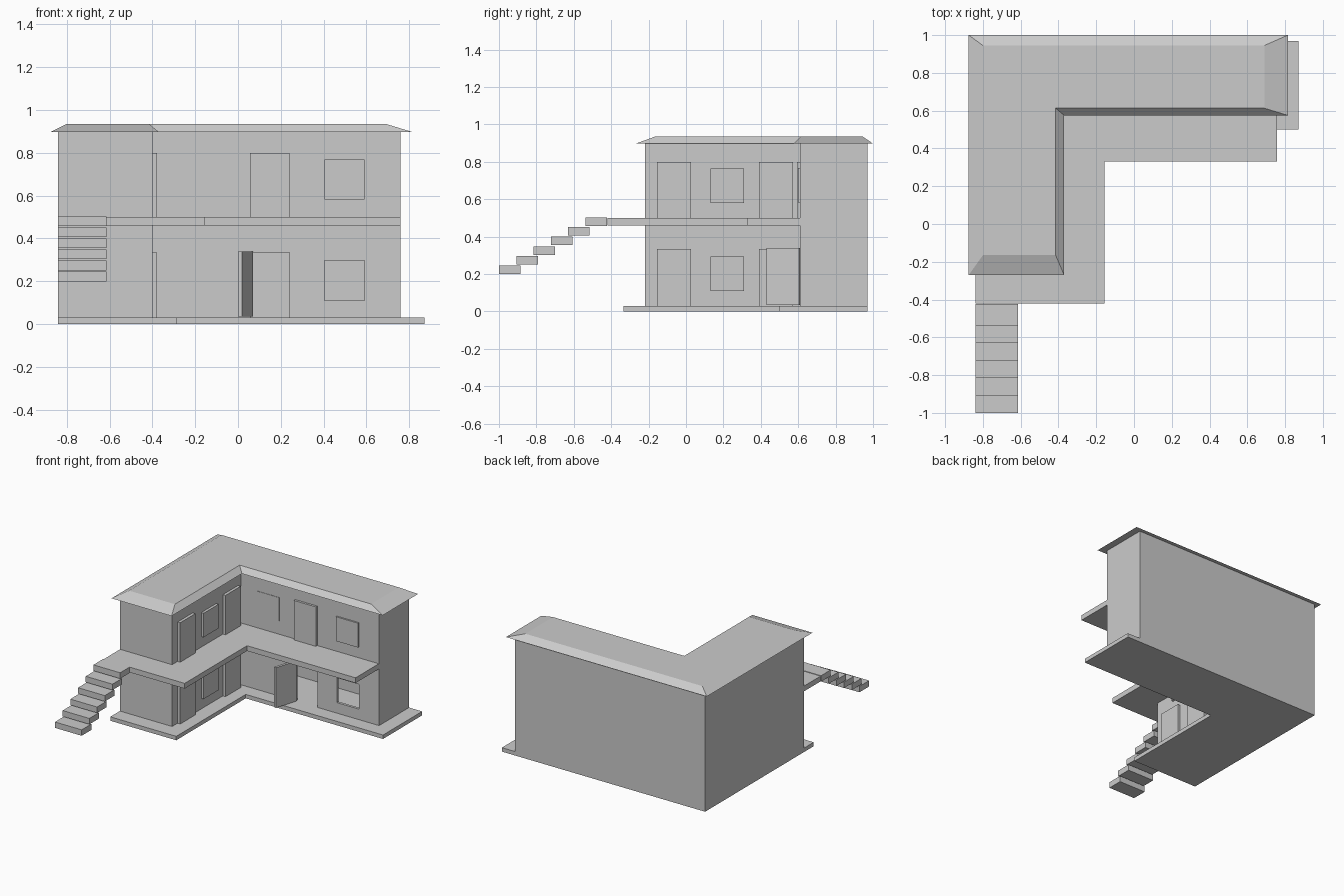
import bpy, bmesh

if "Cube" in bpy.data.objects:
    bpy.data.objects.remove(bpy.data.objects["Cube"], do_unlink=True)

GREY = (0.6, 0.6, 0.6, 1)
grey = bpy.data.materials.new("light_grey")
grey.use_nodes = True
grey.diffuse_color = GREY
grey.node_tree.nodes["Principled BSDF"].inputs["Base Color"].default_value = GREY


def loft(name, lower, z0, upper, z1):
    """Closed solid between two outlines with equal point counts."""
    bm = bmesh.new()
    a = [bm.verts.new((x, y, z0)) for x, y in lower]
    b = [bm.verts.new((x, y, z1)) for x, y in upper]
    bm.faces.new(a[::-1])
    bm.faces.new(b)
    n = len(a)
    for i in range(n):
        j = (i + 1) % n
        bm.faces.new((a[i], a[j], b[j], b[i]))
    bmesh.ops.recalc_face_normals(bm, faces=bm.faces)
    mesh = bpy.data.meshes.new(name)
    bm.to_mesh(mesh)
    bm.free()
    mesh.materials.append(grey)
    ob = bpy.data.objects.new(name, mesh)
    bpy.context.collection.objects.link(ob)
    return ob


def prism(name, outline, z0, z1):
    return loft(name, outline, z0, outline, z1)


def box(name, x0, x1, y0, y1, z0, z1):
    return prism(name, [(x0, y0), (x1, y0), (x1, y1), (x0, y1)], z0, z1)


def ell(left, inner_x, right, front, inner_y, back):
    """L-shaped outline: long wing on the left, cross wing at the back."""
    return [(left, front), (inner_x, front), (inner_x, inner_y),
            (right, inner_y), (right, back), (left, back)]


def cut(target, cutter):
    mod = target.modifiers.new("opening", 'BOOLEAN')
    mod.operation = 'DIFFERENCE'
    mod.solver = 'EXACT'
    mod.object = cutter
    bpy.context.view_layer.objects.active = target
    bpy.ops.object.modifier_apply(modifier=mod.name)
    bpy.data.objects.remove(cutter, do_unlink=True)


# Main masses
LEFT, INNER_X, RIGHT = -0.84, -0.40, 0.76
FRONT, INNER_Y, BACK = -0.22, 0.61, 0.97
prism("base_slab", ell(LEFT, -0.285, 0.87, -0.335, 0.50, BACK), 0, 0.03)
walls = prism("walls", ell(LEFT, INNER_X, RIGHT, FRONT, INNER_Y, BACK), 0.03, 0.90)
prism("balcony_slab", ell(LEFT + 0.002, -0.155, RIGHT - 0.002, -0.42, 0.33, BACK - 0.002),
      0.46, 0.50)
loft("hipped_roof", ell(-0.875, -0.37, 0.815, -0.27, 0.575, 1.0), 0.897,
     ell(-0.80, -0.415, 0.69, -0.165, 0.613, 0.945), 0.935)

# Ground-floor room with an open doorway and window
cut(walls, box("room_cutter", -0.38, 0.74, 0.63, 0.95, 0.02, 0.47))
cut(walls, box("doorway_cutter", 0.06, 0.24, 0.55, 0.70, 0.02, 0.335))
cut(walls, box("window_cutter", 0.405, 0.59, 0.55, 0.70, 0.11, 0.298))
prism("open_door", [(0.0, 0.435), (0.018, 0.43), (0.07, 0.605), (0.052, 0.61)], 0.035, 0.34)

# Doors and windows on the inner side of the long wing, both floors
for level, floor, door_top, sill, head in (("lower", 0.03, 0.335, 0.11, 0.293),
                                           ("upper", 0.50, 0.80, 0.58, 0.763)):
    for place, y0, y1 in (("front", -0.155, 0.027), ("back", 0.39, 0.573)):
        box(f"{level}_{place}_door", INNER_X - 0.01, -0.378, y0, y1, floor, door_top)
    box(f"{level}_side_window", INNER_X - 0.01, -0.38, 0.13, 0.31, sill, head)

# Upper door and windows on the cross wing
box("upper_cross_door", 0.055, 0.24, 0.593, 0.62, 0.50, 0.80)
box("upper_right_window", 0.405, 0.59, 0.598, 0.62, 0.583, 0.768)
box("upper_left_window", -0.26, -0.08, 0.607, 0.615, 0.60, 0.78)

# Floating stair treads, rising to the balcony
TREADS = 6
for i in range(TREADS):
    y, z = -1.0 + 0.0925 * i, 0.20 + 0.0515 * i
    box(f"stair_tread_{i + 1}", LEFT, -0.615, y, y + 0.115, z, z + 0.045)
